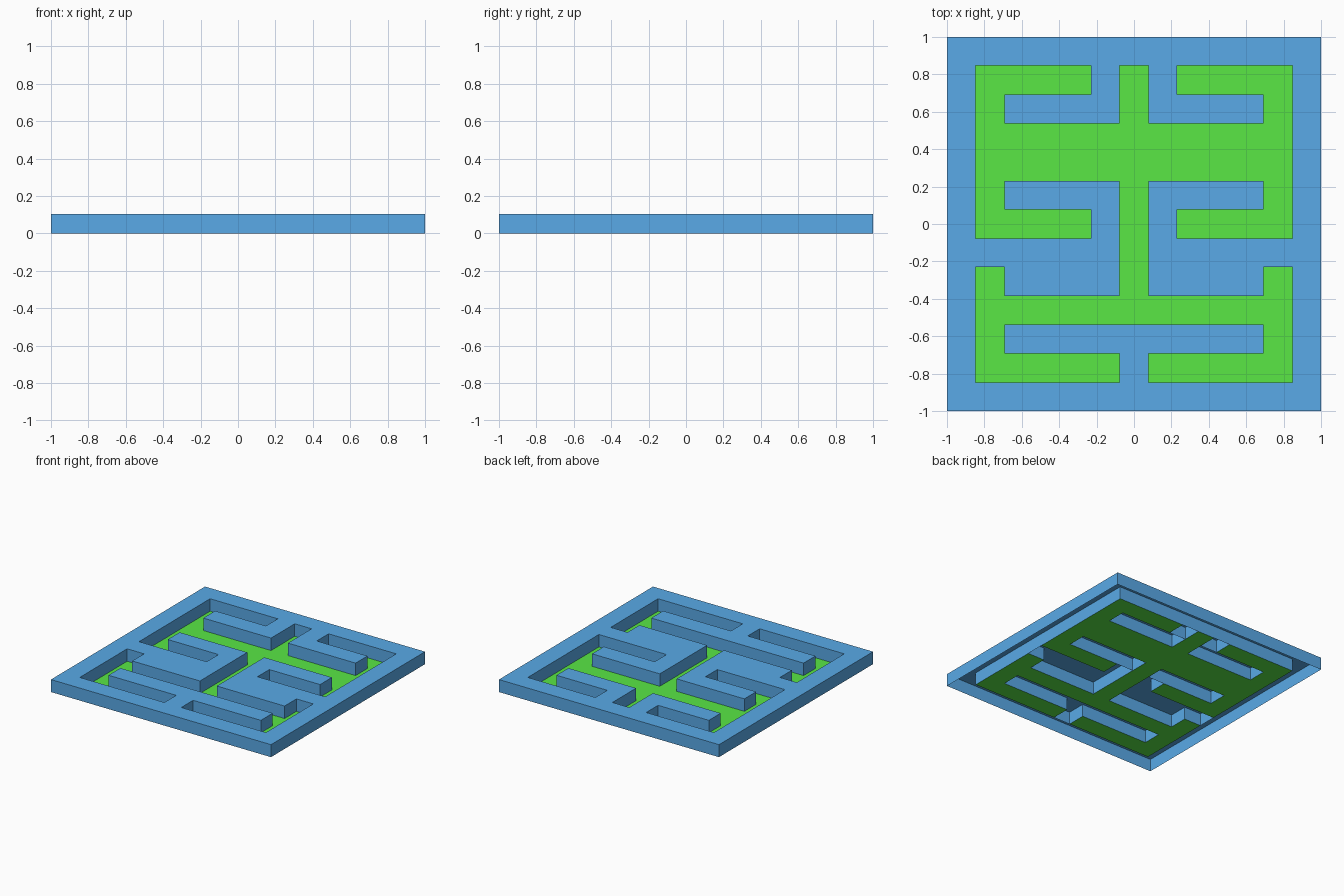
import bpy, bmesh, math

if "Cube" in bpy.data.objects:
    bpy.data.objects.remove(bpy.data.objects["Cube"])

# Maze plan on a 13 x 13 grid, back row first.
# F frame, B bar, L link block, '.' sunken floor
PLAN = [
    "FFFFFFFFFFFFF",
    "F....L.L....F",
    "F.BBBB.BBBB.F",
    "F...........F",
    "F...........F",
    "F.BBBB.BBBB.F",
    "F....L.L....F",
    "FLLLLL.LLLLLF",
    "F.LLLL.LLLL.F",
    "F...........F",
    "F.LLLLLLLLL.F",
    "F.....L.....F",
    "FFFFFFFFFFFFF",
]
N = len(PLAN)
CELL = 2 / N
HEIGHT = CELL * 2 / 3


def material(name, color):
    m = bpy.data.materials.new(name)
    m.diffuse_color = (*color, 1)
    m.use_nodes = True
    m.node_tree.nodes["Principled BSDF"].inputs["Base Color"].default_value = m.diffuse_color
    return m


def is_kind(r, c, kind):
    return 0 <= r < N and 0 <= c < N and PLAN[r][c] == kind


def build(name, kind, z, mat, skirt):
    """Flat sheet over every cell of one kind, with optional side walls down to z = 0."""
    bm = bmesh.new()
    for r in range(N):
        for c in range(N):
            if not is_kind(r, c, kind):
                continue
            x0, y0 = -1 + c * CELL, 1 - (r + 1) * CELL
            x1, y1 = x0 + CELL, y0 + CELL
            pts = [(x0, y0), (x1, y0), (x1, y1), (x0, y1)]
            bm.faces.new([bm.verts.new((*p, z)) for p in pts])
            if not skirt:
                continue
            # wall wherever the neighbour (front, right, back, left) is another kind
            for i, (dr, dc) in enumerate([(1, 0), (0, 1), (-1, 0), (0, -1)]):
                if not is_kind(r + dr, c + dc, kind):
                    a, b = pts[i], pts[(i + 1) % 4]
                    bm.faces.new([bm.verts.new(v) for v in
                                  ((*a, 0), (*b, 0), (*b, z), (*a, z))])
    bmesh.ops.remove_doubles(bm, verts=bm.verts, dist=1e-4)
    # merge coplanar cells into large clean faces
    bmesh.ops.dissolve_limit(bm, angle_limit=math.radians(1),
                             verts=bm.verts, edges=bm.edges)
    me = bpy.data.meshes.new(name)
    bm.to_mesh(me)
    bm.free()
    me.materials.append(mat)
    ob = bpy.data.objects.new(name, me)
    bpy.context.collection.objects.link(ob)
    return ob


blue = material("wall blue", (0.1, 0.4, 0.8))
green = material("floor green", (0.1, 0.8, 0.06))

# Raised maze walls: hollow shells, open underneath
build("outer_frame", "F", HEIGHT, blue, True)
build("maze_bars", "B", HEIGHT, blue, True)
build("maze_links", "L", HEIGHT, blue, True)
# Sunken floor
build("maze_floor", ".", 0.0, green, False)
